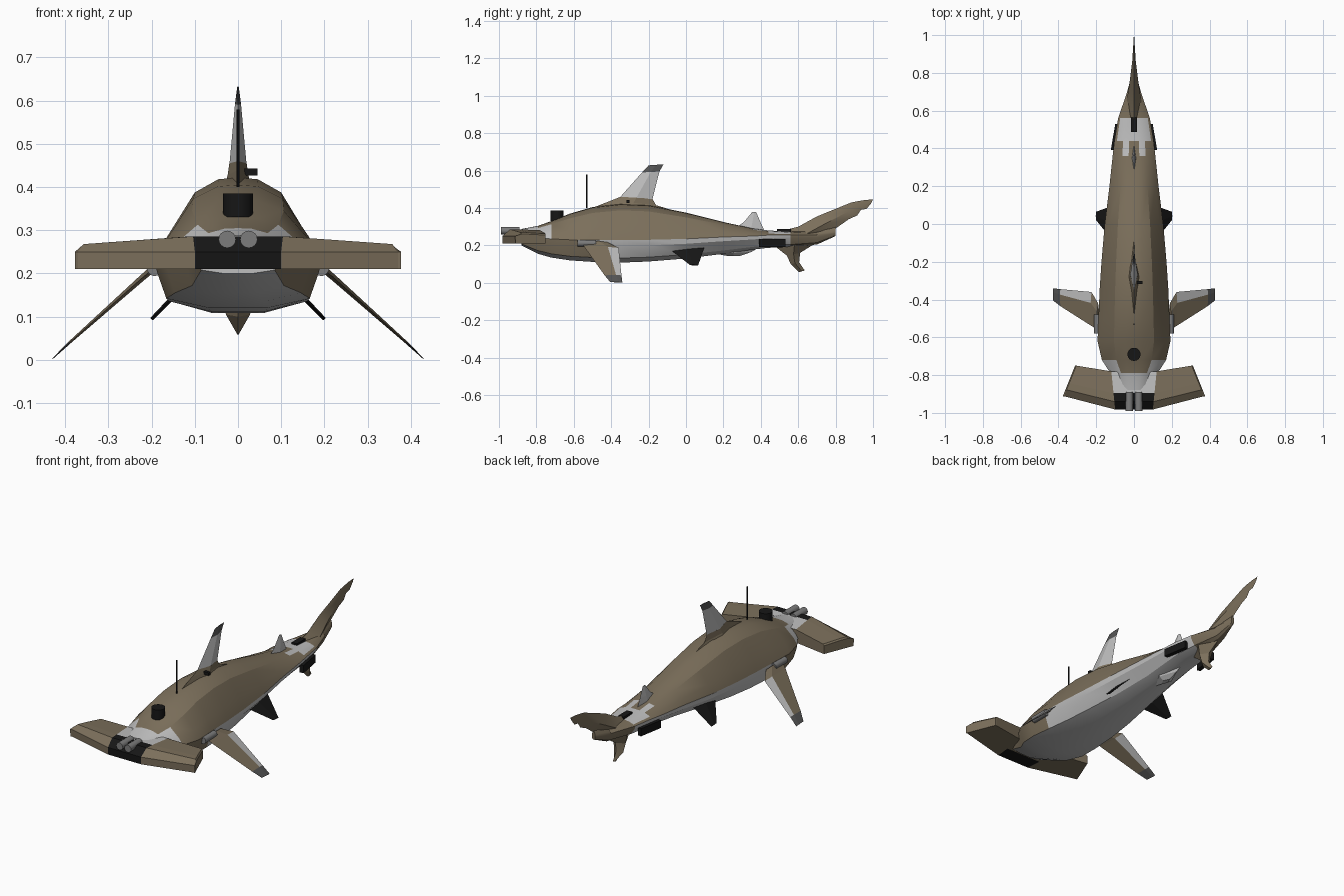
import bpy
import bmesh
from math import radians
from mathutils import Vector, Matrix

if "Cube" in bpy.data.objects:
    bpy.data.objects.remove(bpy.data.objects["Cube"])


def material(name, rgb):
    m = bpy.data.materials.new(name)
    m.use_nodes = True
    m.diffuse_color = (*rgb, 1)
    m.node_tree.nodes["Principled BSDF"].inputs["Base Color"].default_value = (*rgb, 1)
    return m


PALETTE = [material("khaki", (.2, .16, .105)), material("light_grey", (.52, .52, .52)),
           material("dark_grey", (.09, .09, .09)), material("mid_grey", (.2, .2, .2)),
           material("black", (.008, .008, .008))]
KHAKI, LIGHT, DARK, MID, BLACK = range(5)


def finish(name, bm, smooth=None):
    bmesh.ops.recalc_face_normals(bm, faces=bm.faces)
    me = bpy.data.meshes.new(name)
    bm.to_mesh(me)
    bm.free()
    for m in PALETTE:
        me.materials.append(m)
    ob = bpy.data.objects.new(name, me)
    bpy.context.scene.collection.objects.link(ob)
    if smooth:
        bpy.ops.object.select_all(action='DESELECT')
        ob.select_set(True)
        bpy.context.view_layer.objects.active = ob
        bpy.ops.object.shade_smooth_by_angle(angle=radians(smooth))
    return ob


def loft(name, rings, colour, smooth=None):
    """Skin closed rings; colour(ring, segment) picks the material."""
    bm = bmesh.new()
    vs = [[bm.verts.new(p) for p in r] for r in rings]
    n = len(rings[0])
    for i in range(len(vs) - 1):
        for j in range(n):
            k = (j + 1) % n
            f = bm.faces.new((vs[i][j], vs[i][k], vs[i + 1][k], vs[i + 1][j]))
            f.material_index = colour(i, j)
    for ring, i in ((vs[0], 0), (vs[-1], len(vs) - 2)):
        bm.faces.new(ring).material_index = colour(i, 0)
    return finish(name, bm, smooth)


def blade(name, sections, colour, mid=.5, smooth=None):
    """Tapered fin from (leading point, trailing point, half thickness) sections."""
    pts = [(Vector(a), Vector(b), t) for a, b, t in sections]
    normal = (pts[0][1] - pts[0][0]).cross(pts[-1][0] - pts[0][0]).normalized()
    rings = []
    for a, b, t in pts:
        m = a.lerp(b, mid)
        rings.append([a, m + normal * t, b, m - normal * t])
    return loft(name, rings, colour, smooth)


def upright(name, sections, colour, **kw):
    """Blade on the centre line, sections given as y, z, y, z, half thickness."""
    return blade(name, [((0, a, b), (0, c, d), t) for a, b, c, d, t in sections], colour, **kw)


def cylinder(name, centre, radius, length, colour, along_y=False, sides=16):
    bm = bmesh.new()
    turn = Matrix.Rotation(radians(90), 4, 'X') if along_y else Matrix()
    bmesh.ops.create_cone(bm, cap_ends=True, segments=sides, radius1=radius, radius2=radius,
                          depth=length, matrix=Matrix.Translation(centre) @ turn)
    for f in bm.faces:
        f.material_index = colour
    return finish(name, bm, 40)


def box(name, centre, size, colour, yaw=0):
    bm = bmesh.new()
    bmesh.ops.create_cube(bm, size=1, matrix=Matrix.Translation(centre)
                          @ Matrix.Rotation(yaw, 4, 'Z') @ Matrix.Diagonal((*size, 1)))
    for f in bm.faces:
        f.material_index = colour
    return finish(name, bm)


# Body: y, half width, top, colour edge, bottom, lower shoulder width
stations = [(-.88, .10, .288, .24, .2, .85), (-.79, .125, .305, .24, .155, .85),
            (-.72, .17, .33, .235, .135, .86), (-.62, .193, .37, .23, .12, .86),
            (-.5, .188, .405, .23, .112, .85), (-.35, .182, .422, .23, .108, .8),
            (-.2, .172, .415, .23, .114, .75), (0, .155, .375, .235, .13, .65),
            (.2, .13, .325, .245, .155, .6), (.36, .113, .29, .25, .178, .65),
            (.44, .104, .28, .255, .187, .7), (.56, .084, .273, .255, .192, .7),
            (.7, .036, .28, .255, .205, .7), (.8, .01, .3, .27, .25, .7)]


def body_ring(y, w, top, edge, bottom, k):
    up, down = top - edge, edge - bottom
    half = [(.25, edge + up * .98), (.55, edge + up * .82), (.87, edge + up * .32), (1, edge),
            (.97, edge - down * .25), (k, edge - down * .8), (k * .4, bottom)]
    right = [(w * x, y, z) for x, z in half]
    return ([(0, y, top)] + right + [(0, y, bottom)]
            + [(-x, y, z) for x, y, z in reversed(right)])


def body_colour(i, j):
    seg = min(j, 15 - j)
    if i == 0 and seg < 4 or i == 1 and seg in (2, 3):
        return LIGHT
    if i < 4 and seg in (4, 5):
        return KHAKI
    if i == 9 and seg == 1 or i == 10 and seg < 3:
        return LIGHT
    if i > 10:
        return KHAKI
    return KHAKI if seg < 4 else LIGHT


loft("body", [body_ring(*s) for s in stations], body_colour, 24)


# Wide flat head
def head_ring(xf, yf, xb, yb, top):
    prof = [(0, .21), (-.01, .25), (.2, top), (.42, top), (1, top - .005), (1, .21), (.42, .21)]
    return [(xf + (xb - xf) * t, yf + (yb - yf) * t, z) for t, z in prof]


def head_colour(i, j):
    if i != 2:
        return KHAKI
    return BLACK if j in (0, 1, 2, 6) else LIGHT if j == 3 else KHAKI


tip, shoulder, root = (.37, -.91, .305, -.75, .268), (.377, -.912, .312, -.75, .26), (.1, -.98, .12, -.78, .286)
right_half = [tip, root]


def flip(s):
    return (-s[0], s[1], -s[2], s[3], s[4])


loft("head", [head_ring(*s) for s in (flip(shoulder), flip(tip), flip(root), root, tip, shoulder)],
     head_colour)

# Dorsal fin, its fairing and the small rear fin
upright("dorsal_fairing", [(-.58, .37, .02, .36, .04), (-.4, .44, -.16, .415, .024),
                           (-.35, .46, -.18, .45, .02)], lambda i, j: KHAKI)
upright("dorsal_fin", [(-.355, .455, -.18, .445, .02), (-.235, .59, -.142, .595, .007),
                       (-.2, .628, -.12, .634, .002)], lambda i, j: DARK if i else LIGHT)
upright("rear_dorsal_fin", [(.26, .29, .43, .26, .012), (.31, .325, .4, .32, .008),
                            (.355, .38, .375, .378, .002)], lambda i, j: LIGHT)

# Tail
upright("tail_upper", [(.46, .265, .66, .2, .055), (.6, .3, .7, .23, .04),
                       (.7, .355, .76, .262, .026), (.86, .42, .87, .34, .009),
                       (.885, .43, .915, .36, .007), (.92, .437, .935, .39, .005),
                       (.96, .443, .965, .395, .003), (1, .446, .99, .425, .001)],
        lambda i, j: KHAKI, smooth=24)
upright("tail_lower", [(.47, .2, .69, .21, .05), (.54, .145, .61, .16, .037),
                       (.56, .1, .605, .11, .028), (.605, .057, .635, .066, .003)],
        lambda i, j: KHAKI, smooth=24)

# Keel below the rear belly
upright("belly_keel", [(.1, .18, .4, .195, .05), (.16, .155, .35, .165, .04),
                       (.22, .144, .29, .144, .015)], lambda i, j: LIGHT, smooth=24)


def pectoral_colour(i, j):
    return DARK if i == 2 else LIGHT if i == 1 and j in (1, 2) else KHAKI


# Paired parts
for s, side in ((1, "left"), (-1, "right")):
    blade(side + "_pectoral_fin",
          [((s * .19, -.56, .217), (s * .19, -.42, .217), .008),
           ((s * .225, -.54, .187), (s * .225, -.36, .187), .007),
           ((s * .39, -.435, .04), (s * .39, -.345, .04), .003),
           ((s * .428, -.405, .004), (s * .43, -.34, .002), .001)], pectoral_colour, mid=.68)
    cylinder(side + "_fin_pivot", (s * .193, -.53, .212), .018, .1, MID, True)
    blade(side + "_pelvic_fin",
          [((s * .105, -.1, .19), (s * .105, .1, .195), .006),
           ((s * .2, .02, .096), (s * .2, .065, .093), .004)], lambda i, j: BLACK)
    box(side + "_thruster", (s * .1, .46, .212), (.022, .14, .042), BLACK, s * .17)
    cylinder(side + "_nose_barrel", (s * .025, -.94, .279), .02, .1, MID, True)

# Deck equipment
cylinder("turret", (0, -.69, .358), .035, .055, BLACK)
cylinder("antenna", (0, -.53, .49), .004, .18, BLACK, sides=8)
box("side_sensor", (.03, -.31, .435), (.03, .016, .016), BLACK)
box("rear_vent", (0, .525, .272), (.032, .075, .03), BLACK)
